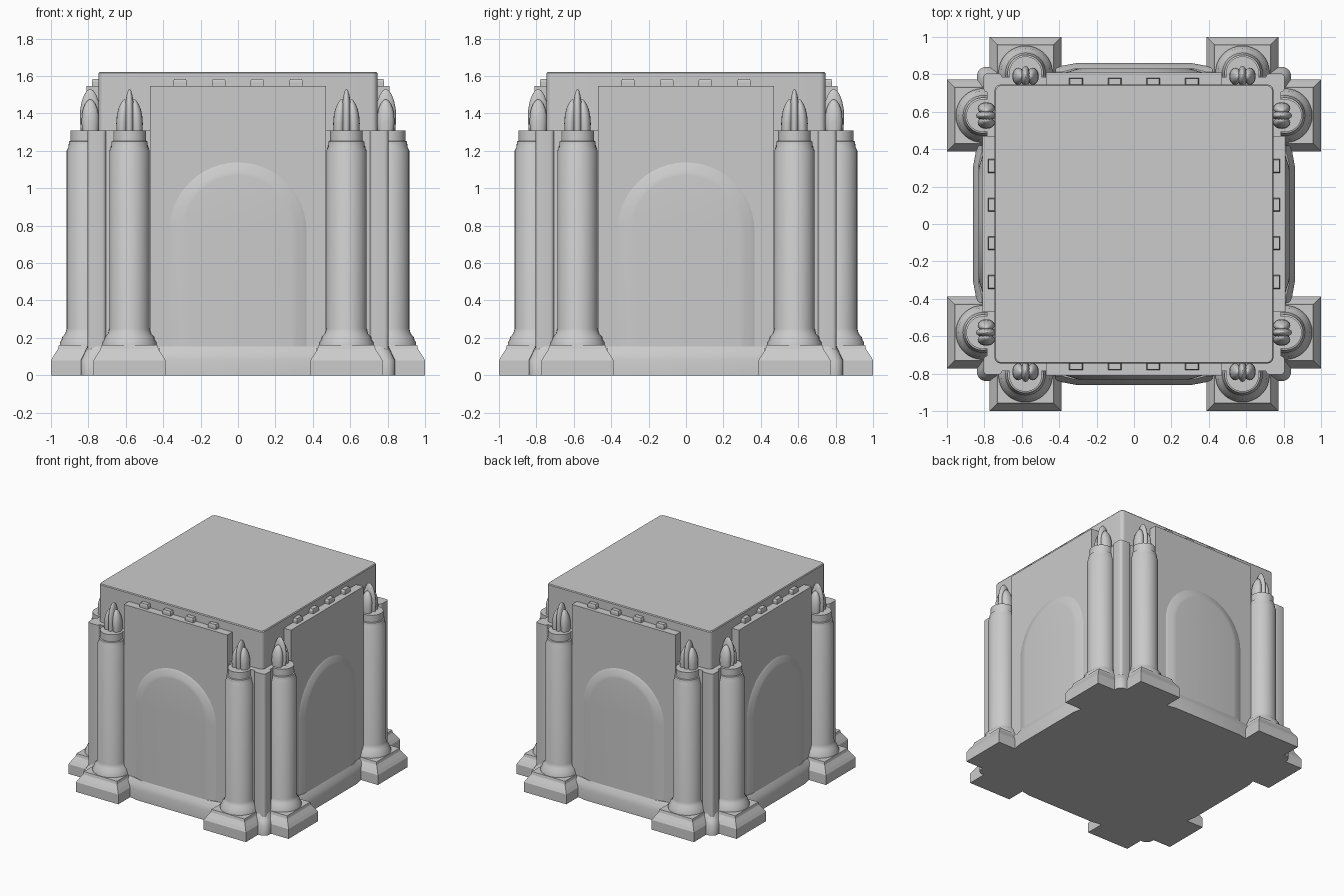
import bpy, bmesh, math
from mathutils import Matrix

if "Cube" in bpy.data.objects:
    bpy.data.objects.remove(bpy.data.objects["Cube"])


def loft(name, rings, spin=0, smooth=True, angle=35):
    """Skin closed rings of equal length, cap both ends, turn about z."""
    bm = bmesh.new()
    loops = [[bm.verts.new(p) for p in ring] for ring in rings]
    n = len(loops[0])
    for a, b in zip(loops, loops[1:]):
        for i in range(n):
            j = (i + 1) % n
            bm.faces.new((a[i], a[j], b[j], b[i]))
    bm.faces.new(loops[0][::-1])
    bm.faces.new(loops[-1])
    bmesh.ops.recalc_face_normals(bm, faces=bm.faces)
    bm.transform(Matrix.Rotation(spin, 4, 'Z'))
    me = bpy.data.meshes.new(name)
    bm.to_mesh(me)
    bm.free()
    ob = bpy.data.objects.new(name, me)
    bpy.context.collection.objects.link(ob)
    if smooth:
        bpy.ops.object.select_all(action='DESELECT')
        ob.select_set(True)
        bpy.context.view_layer.objects.active = ob
        bpy.ops.object.shade_smooth_by_angle(angle=math.radians(angle))
    return ob


def round_rect(cx, cy, hx, hy, r, z, seg=5):
    pts = []
    for q, (sx, sy) in enumerate(((1, 1), (-1, 1), (-1, -1), (1, -1))):
        for i in range(seg + 1):
            a = math.pi / 2 * (q + i / seg)
            pts.append((cx + sx * (hx - r) + r * math.cos(a),
                        cy + sy * (hy - r) + r * math.sin(a), z))
    return pts


def rect(cx, cy, hx, hy, z):
    return [(cx + sx * hx, cy + sy * hy, z)
            for sx, sy in ((1, 1), (-1, 1), (-1, -1), (1, -1))]


def ellipse(cx, cy, rx, ry, z, n=32):
    return [(cx + rx * math.cos(2 * math.pi * i / n),
             cy + ry * math.sin(2 * math.pi * i / n), z) for i in range(n)]


def arch(half, top, y, n=24):
    spring = top - half
    pts = [(half, y, 0)]
    pts += [(half * math.cos(math.pi * i / n), y,
             spring + half * math.sin(math.pi * i / n)) for i in range(n + 1)]
    return pts + [(-half, y, 0)]


# Main block and raised top
loft("body", [round_rect(0, 0, .785, .785, .03, z) for z in (0, 1.31)])
loft("top_block", [round_rect(0, 0, h, h, .03, z)
                   for h, z in ((.745, 1.25), (.745, 1.615), (.74, 1.622))])
loft("base_skirt", [round_rect(0, 0, h, h, .05, z)
                    for h, z in ((.84, 0), (.84, .08), (.825, .11), (.805, .155), (.78, .165))])

COL_Y = -.808
shaft = [(.145, .15), (.145, .175), (.135, .19), (.132, .205), (.116, .222),
         (.108, .25), (.108, 1.2), (.098, 1.222), (.096, 1.25), (.088, 1.253), (.088, 1.31)]
# Bud lobe profile: relative radius, relative height
bud = [(.92, 0), (1, .25), (.98, .5), (.84, .7), (.6, .86), (.33, .96), (.1, 1)]

for k in range(4):
    s = k * math.pi / 2

    # Wall panel with a softly raised arch
    loft("wall_panel", [rect(0, -.76, .47, .05, z) for z in (0, 1.548)], s, False)
    loft("raised_arch", [arch(.375, 1.145, -.805), arch(.365, 1.137, -.811),
                         arch(.345, 1.12, -.817), arch(.315, 1.095, -.827),
                         arch(.295, 1.078, -.831), arch(.285, 1.07, -.832)], s, angle=50)

    # Projecting foot of the wall
    foot = []
    for y1, y0, z in ((.86, .845, 0), (.86, .845, .085), (.85, .835, .12), (.832, .812, .155)):
        foot.append([(.42, -.75, z), (-.42, -.75, z), (-.42, -y0, z), (-.39, -y0, z),
                     (-.31, -y1, z), (.31, -y1, z), (.39, -y0, z), (.42, -y0, z)])
    loft("wall_foot", foot, s)

    # Small blocks along the ledge
    for x in (-.31, -.103, .103, .31):
        loft("ledge_block", [rect(x, -.755, .037, .026, 1.53),
                             rect(x, -.755, .037, .026, 1.57),
                             rect(x, -.753, .031, .024, 1.585)], s, False)

    # Corner post
    loft("corner_post", [round_rect(.755, -.755, .05, .05, .022, z) for z in (0, 1.31)], s)

    for x in (-.58, .58):
        # Column on a square plinth
        loft("plinth", [rect(x, COL_Y, h, h, z) for h, z in
                        ((.192, 0), (.192, .08), (.178, .105), (.155, .14), (.15, .162))], s, False)
        loft("column", [ellipse(x, COL_Y, r, r, z) for r, z in shaft], s)
        # Solid backing between column and wall
        loft("column_backing", [rect(x, -.76, .085, .04, z) for z in (0, 1.31)], s, False)
        # Three-lobed bud finial
        for dx, rx, ry, h in ((-.04, .032, .046, .17), (.04, .032, .046, .17), (0, .026, .055, .225)):
            rings = [ellipse(x + dx * (1 - .35 * t * t), -.79, rx * r, ry * r, 1.305 + h * t, 16)
                     for r, t in bud]
            loft("bud_lobe", rings, s, angle=60)
